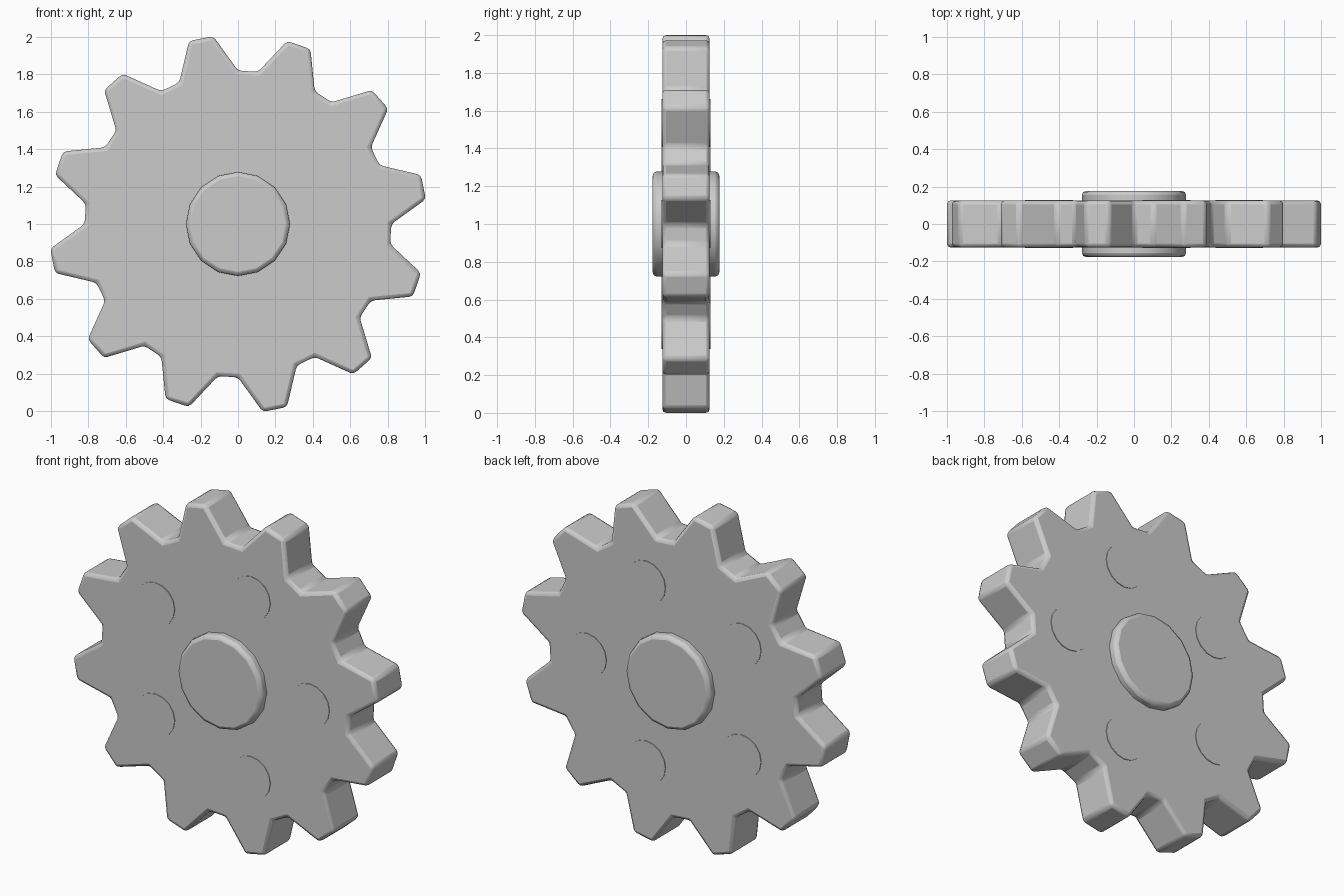
import bpy, bmesh
from math import radians, cos, sin, pi

if "Cube" in bpy.data.objects:
    bpy.data.objects.remove(bpy.data.objects["Cube"])

TEETH = 12
TIP_R, ROOT_R = 1.0125, 0.82
HALF_THICK = 0.125


def finish(obj, bevel):
    # Rounded edges with smooth shading
    if bevel:
        m = obj.modifiers.new("edge_bevel", 'BEVEL')
        m.width = bevel
        m.segments = 2
        m.limit_method = 'ANGLE'
        m.angle_limit = radians(40)
    bpy.ops.object.select_all(action='DESELECT')
    obj.select_set(True)
    bpy.context.view_layer.objects.active = obj
    bpy.ops.object.shade_smooth_by_angle(angle=radians(35))


def disc(name, x, z, radius, half_depth, sides, bevel):
    # Cylinder lying along y
    bpy.ops.mesh.primitive_cylinder_add(vertices=sides, radius=radius,
                                        depth=2 * half_depth,
                                        location=(x, 0, z),
                                        rotation=(pi / 2, 0, 0))
    obj = bpy.context.object
    obj.name = name
    finish(obj, bevel)
    return obj


# Toothed wheel: two root points, two tip points per tooth, evenly spaced
bm = bmesh.new()
verts = []
for i in range(TEETH * 4):
    a = 2 * pi * i / (TEETH * 4)
    r = TIP_R if i % 4 in (1, 2) else ROOT_R
    verts.append(bm.verts.new((r * cos(a), -HALF_THICK, r * sin(a))))
face = bm.faces.new(verts)
ext = bmesh.ops.extrude_face_region(bm, geom=[face])
new = [g for g in ext["geom"] if isinstance(g, bmesh.types.BMVert)]
bmesh.ops.translate(bm, vec=(0, 2 * HALF_THICK, 0), verts=new)
bmesh.ops.recalc_face_normals(bm, faces=bm.faces)
mesh = bpy.data.meshes.new("toothed_wheel")
bm.to_mesh(mesh)
bm.free()
wheel = bpy.data.objects.new("toothed_wheel", mesh)
wheel.location.z = 1
bpy.context.collection.objects.link(wheel)
finish(wheel, 0.02)

# Central hub, raised on both faces
disc("hub", 0, 1, 0.278, 0.177, 16, 0.022)

# Five faint raised discs around the hub
for k in range(5):
    a = 2 * pi * k / 5
    disc(f"face_disc_{k + 1}", 0.5625 * cos(a), 1 + 0.5625 * sin(a),
         0.128, HALF_THICK + 0.004, 16, 0)
